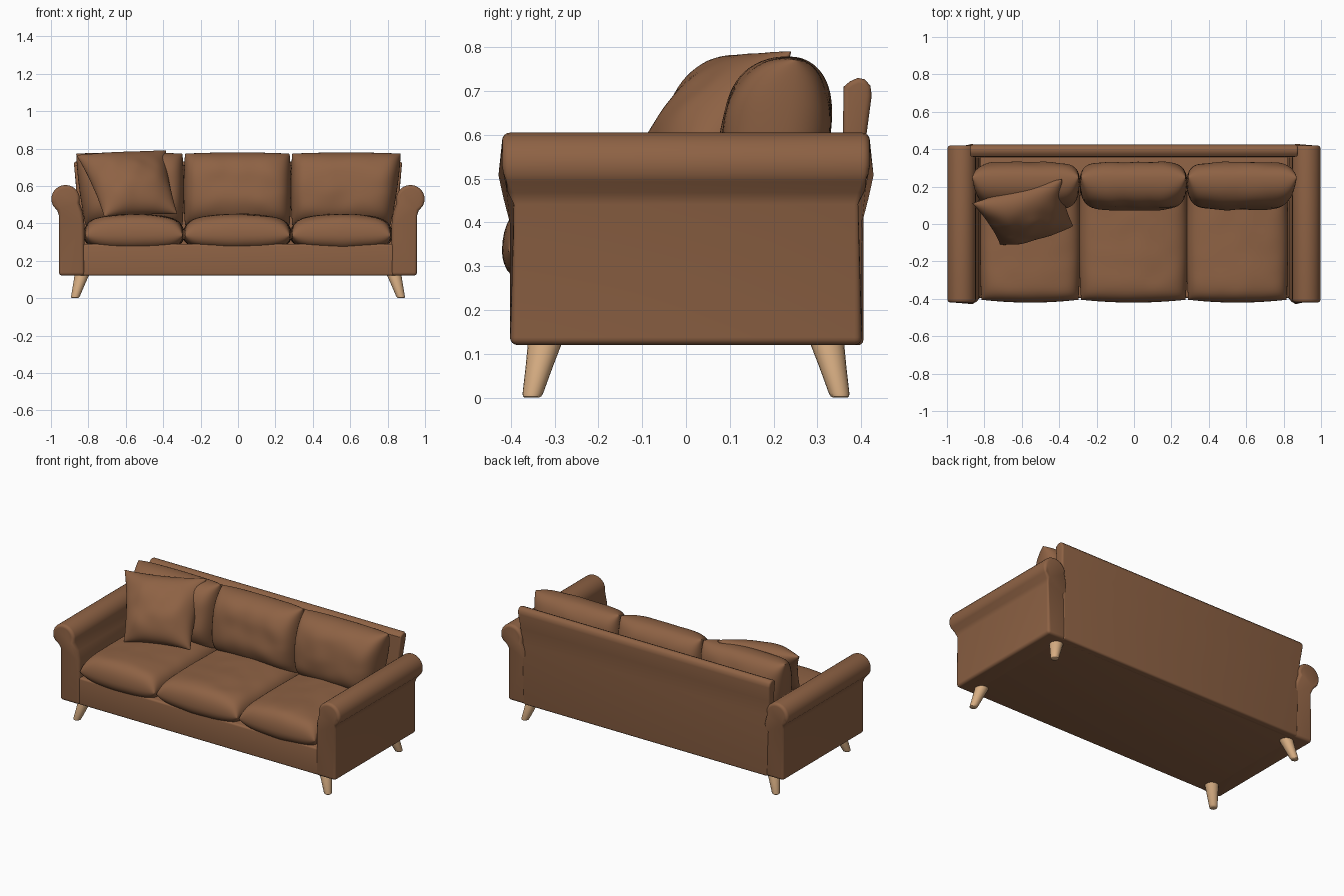
import bpy, bmesh, math
from mathutils import Vector, noise

if "Cube" in bpy.data.objects:
    bpy.data.objects.remove(bpy.data.objects["Cube"])


def material(name, rgb):
    m = bpy.data.materials.new(name)
    m.diffuse_color = (*rgb, 1)
    m.use_nodes = True
    m.node_tree.nodes["Principled BSDF"].inputs["Base Color"].default_value = m.diffuse_color
    return m


LEATHER = material("brown leather", (0.27, 0.122, 0.058))
WOOD = material("pale wood", (0.68, 0.42, 0.225))


def finish(name, bm, mat):
    bmesh.ops.recalc_face_normals(bm, faces=bm.faces[:])
    me = bpy.data.meshes.new(name)
    bm.to_mesh(me)
    bm.free()
    me.materials.append(mat)
    ob = bpy.data.objects.new(name, me)
    bpy.context.collection.objects.link(ob)
    return ob


def prism(name, profile, place, bevel):
    """Sweep a 2D profile between t = -1 and t = 1 and round its hard edges."""
    bm = bmesh.new()
    ends = [[bm.verts.new(place(a, b, t)) for a, b in profile] for t in (-1, 1)]
    n = len(profile)
    bm.faces.new(ends[0])
    bm.faces.new(ends[1])
    for i in range(n):
        j = (i + 1) % n
        bm.faces.new((ends[0][i], ends[0][j], ends[1][j], ends[1][i]))
    bmesh.ops.recalc_face_normals(bm, faces=bm.faces[:])
    hard = [e for e in bm.edges if e.calc_face_angle(0) > 0.85]
    bmesh.ops.bevel(bm, geom=hard, offset=bevel, segments=4, profile=0.5,
                    affect='EDGES', clamp_overlap=True)
    return finish(name, bm, LEATHER)


def pillow(name, corners, front, back, pu, pv, bow=0.0, crown=0.0, wrinkle=0.004, n=36):
    """Stuffed cushion: two bulging sheets sewn together along four corners."""
    bl, br, tr, tl = (Vector(c) for c in corners)
    bm = bmesh.new()
    for side, depth in ((1, front), (-1, back)):
        grid = []
        for i in range(n + 1):
            row = []
            for j in range(n + 1):
                u = math.sin(math.pi * (i / n - 0.5))
                v = math.sin(math.pi * (j / n - 0.5))
                a, b = (u + 1) / 2, (v + 1) / 2
                p = bl.lerp(br, a).lerp(tl.lerp(tr, a), b)
                du = (br.lerp(tr, b) - bl.lerp(tl, b)) / 2
                dv = (tl.lerp(tr, a) - bl.lerp(br, a)) / 2
                p = p + bow * (du * u * (1 - v * v) + dv * v * (1 - u * u))
                h = math.sqrt(max(0, 1 - abs(u) ** pu) * max(0, 1 - abs(v) ** pv))
                h *= 1 - crown * u * u
                normal = du.cross(dv).normalized()
                ripple = wrinkle * noise.noise(p * 9) * h
                p = p + normal * side * (depth * h + ripple)
                row.append(bm.verts.new(p))
            grid.append(row)
        for i in range(n):
            for j in range(n):
                bm.faces.new((grid[i][j], grid[i + 1][j],
                              grid[i + 1][j + 1], grid[i][j + 1]))
    bmesh.ops.remove_doubles(bm, verts=bm.verts[:], dist=1e-5)
    return finish(name, bm, LEATHER)


# Base frame with the front rail
prism("base_frame", [(-0.395, 0.12), (0.395, 0.12), (0.395, 0.29), (-0.395, 0.29)],
      lambda y, z, t: Vector((0.86 * t, y, z)), 0.012)

# Rolled arms: straight panel below, round roll on top that juts out slightly
roll = [(0.922 + 0.076 * math.cos(math.radians(d)), 0.53 + 0.075 * math.sin(math.radians(d)))
        for d in range(-30, 196, 15)]
arm_profile = ([(0.82, 0.12), (0.957, 0.12), (0.957, 0.44), (0.966, 0.468)] + roll
               + [(0.829, 0.46), (0.822, 0.40)])


def arm_place(s):
    def place(x, z, t):
        k = min(1, max(0, (z - 0.44) / 0.06))
        return Vector((s * x, t * (0.402 + 0.018 * k * k * (3 - 2 * k)), z))
    return place


for s, side in ((-1, "left"), (1, "right")):
    prism(side + "_arm", arm_profile, arm_place(s), 0.018)

# Back panel, slightly wider and leaning outward at the top
back_profile = [(0.405, 0.12), (0.406, 0.50), (0.412, 0.60), (0.424, 0.69), (0.421, 0.712),
                (0.408, 0.727), (0.392, 0.73), (0.374, 0.722), (0.36, 0.71),
                (0.358, 0.60), (0.35, 0.12)]
prism("back_panel", back_profile,
      lambda y, z, t: Vector((t * (0.848 + 0.03 * max(0, (z - 0.4) / 0.33)), y, z)), 0.012)

# Three seat cushions and three leaning back cushions
for k, (label, x0, x1) in enumerate((("left", -0.815, -0.297), ("middle", -0.283, 0.276),
                                     ("right", 0.29, 0.815))):
    pillow(label + "_seat_cushion",
           [(x0, -0.405, 0.335), (x1, -0.405, 0.335), (x1, 0.27, 0.335), (x0, 0.27, 0.335)],
           0.115, 0.08, 10, 10, bow=0.045, crown=0.3)
    out0 = 0.05 if k == 0 else 0
    out1 = 0.055 if k == 2 else 0
    pillow(label + "_back_cushion",
           [(x0, 0.20, 0.39), (x1, 0.20, 0.39),
            (x1 + out1, 0.25, 0.772), (x0 - out0, 0.25, 0.772)],
           0.145, 0.10, 7, 3, bow=0.03, wrinkle=0.008)

# Loose square pillow leaning in the corner
pillow("throw_pillow", [(-0.715, -0.11, 0.435), (-0.325, -0.01, 0.45),
                        (-0.385, 0.24, 0.79), (-0.865, 0.11, 0.765)],
       0.115, 0.08, 2.2, 2.2, bow=-0.07, wrinkle=0.016)

# Four splayed tapered legs
rings = [(0.0, 0.016), (0.003, 0.021), (0.01, 0.0235), (0.07, 0.031), (0.125, 0.039), (0.15, 0.04)]
for sx, side in ((-1, "left"), (1, "right")):
    for sy, end in ((-1, "front"), (1, "back")):
        bm = bmesh.new()
        loops = []
        for z, r in rings:
            cx, cy = sx * (0.872 - 0.3 * z), sy * (0.352 - 0.24 * z)
            loops.append([bm.verts.new((cx + r * math.cos(i * math.tau / 20),
                                        cy + r * math.sin(i * math.tau / 20), z))
                          for i in range(20)])
        for a, b in zip(loops, loops[1:]):
            for i in range(20):
                j = (i + 1) % 20
                bm.faces.new((a[i], a[j], b[j], b[i]))
        bm.faces.new(loops[0])
        bm.faces.new(loops[-1])
        finish(f"{end}_{side}_leg", bm, WOOD)

# Smooth shading with crisp seams
for ob in bpy.context.collection.objects:
    ob.select_set(True)
    bpy.context.view_layer.objects.active = ob
bpy.ops.object.shade_smooth_by_angle(angle=math.radians(40))
